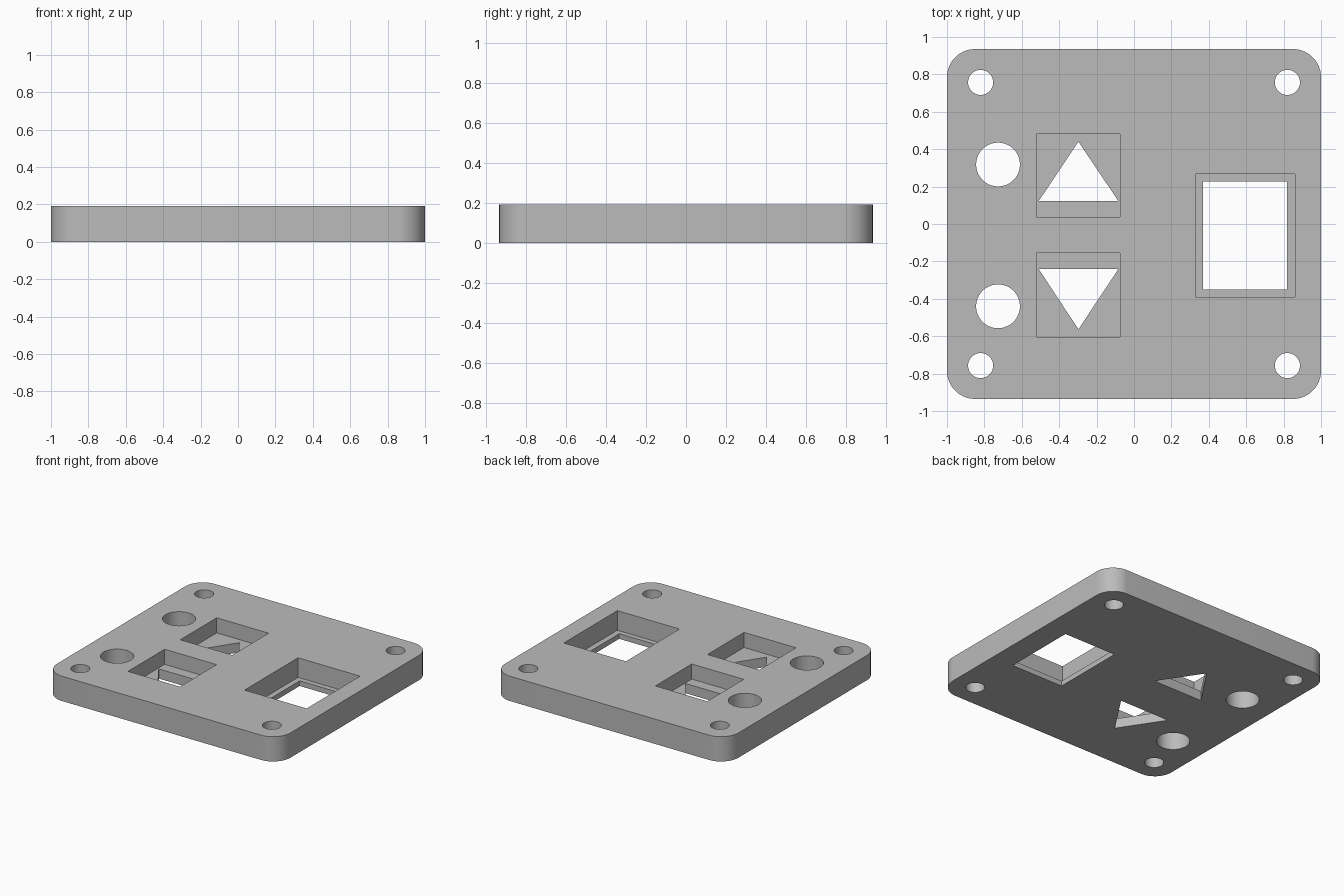
import bpy
import bmesh
from math import cos, sin, pi

if "Cube" in bpy.data.objects:
    bpy.data.objects.remove(bpy.data.objects["Cube"])

HEIGHT = 0.192
HALF_X, HALF_Y, CORNER = 1.0, 0.935, 0.15

grey = bpy.data.materials.new("plain grey")
grey.use_nodes = True
colour = (0.5, 0.5, 0.5, 1)
grey.diffuse_color = colour
grey.node_tree.nodes["Principled BSDF"].inputs["Base Color"].default_value = colour


def arc(cx, cy, r, start, sweep, steps):
    return [(cx + r * cos(start + sweep * i / steps),
             cy + r * sin(start + sweep * i / steps)) for i in range(steps + 1)]


def circle(cx, cy, r):
    return arc(cx, cy, r, 0, 2 * pi, 64)[:-1]


def rect(x0, x1, y0, y1):
    return [(x0, y0), (x1, y0), (x1, y1), (x0, y1)]


def prism(name, outline, z0, z1):
    """Extrude a flat outline from z0 up to z1."""
    bm = bmesh.new()
    face = bm.faces.new([bm.verts.new((x, y, z0)) for x, y in outline])
    top = bmesh.ops.extrude_face_region(bm, geom=[face])["geom"]
    verts = [v for v in top if isinstance(v, bmesh.types.BMVert)]
    bmesh.ops.translate(bm, verts=verts, vec=(0, 0, z1 - z0))
    bmesh.ops.recalc_face_normals(bm, faces=bm.faces)
    mesh = bpy.data.meshes.new(name)
    bm.to_mesh(mesh)
    bm.free()
    mesh.materials.append(grey)
    obj = bpy.data.objects.new(name, mesh)
    bpy.context.collection.objects.link(obj)
    return obj


# Rounded plate
outline = []
for i, (sx, sy) in enumerate([(1, 1), (-1, 1), (-1, -1), (1, -1)]):
    outline += arc(sx * (HALF_X - CORNER), sy * (HALF_Y - CORNER),
                   CORNER, i * pi / 2, pi / 2, 16)
plate = prism("cover_plate", outline, 0, HEIGHT)
bpy.context.view_layer.objects.active = plate
plate.select_set(True)


def cut(shape, floor=-0.1):
    """Cut a shape from the top of the plate down to the floor height."""
    cutter = prism("cutter", shape, floor, HEIGHT + 0.1)
    cutter.hide_render = True
    mod = plate.modifiers.new("cut", "BOOLEAN")
    mod.operation = "DIFFERENCE"
    mod.solver = "EXACT"
    mod.object = cutter
    bpy.ops.object.modifier_apply(modifier=mod.name)
    bpy.data.objects.remove(cutter)


# Corner screw holes
for sx in (-1, 1):
    for sy in (-1, 1):
        cut(circle(sx * 0.82, sy * 0.757, 0.067))

# Round button holes
for y in (0.318, -0.44):
    cut(circle(-0.727, y, 0.117))

# Square pockets with triangular openings
for y0, y1, base, tip in [(0.037, 0.482, 0.122, 0.44), (-0.603, -0.155, -0.24, -0.563)]:
    cut(rect(-0.52, -0.075, y0, y1), 0.075)
    cut([(-0.51, base), (-0.083, base), (-0.297, tip)])

# Recessed window
cut(rect(0.328, 0.86, -0.389, 0.266), 0.04)
cut(rect(0.37, 0.817, -0.35, 0.226))

bpy.ops.object.shade_smooth_by_angle()
